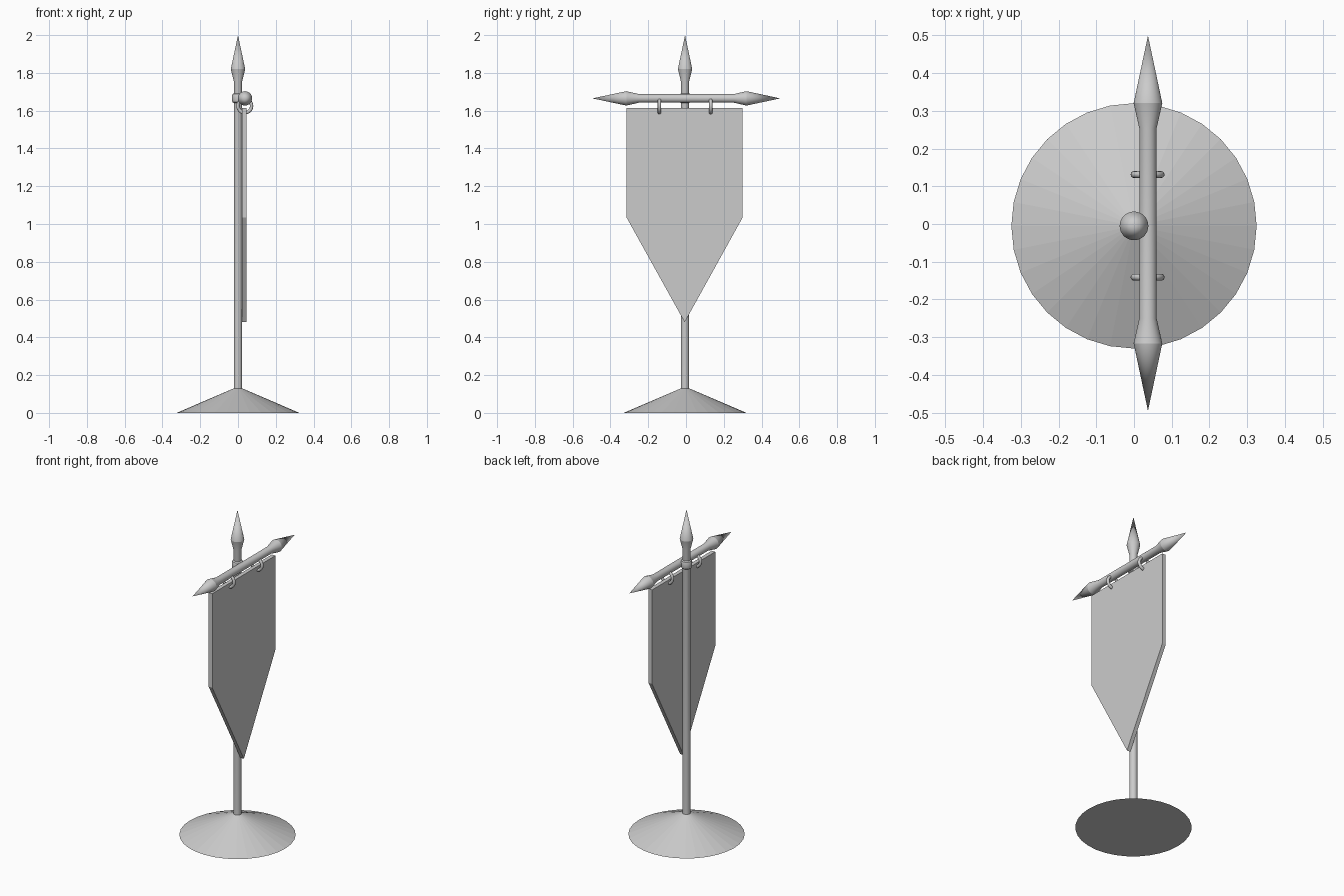
import bpy, bmesh, math
from mathutils import Matrix

if "Cube" in bpy.data.objects:
    bpy.data.objects.remove(bpy.data.objects["Cube"])

grey = bpy.data.materials.new("plain grey")
grey.diffuse_color = (0.6, 0.6, 0.6, 1)
grey.use_nodes = True
grey.node_tree.nodes["Principled BSDF"].inputs["Base Color"].default_value = grey.diffuse_color
CY = -0.005   # pole axis in y
BX = 0.037    # crossbar axis in x
BZ = 1.665    # crossbar height


def finish(bm, name, smooth=True):
    bmesh.ops.recalc_face_normals(bm, faces=bm.faces)
    me = bpy.data.meshes.new(name)
    bm.to_mesh(me)
    bm.free()
    me.materials.append(grey)
    ob = bpy.data.objects.new(name, me)
    bpy.context.collection.objects.link(ob)
    if smooth:
        bpy.ops.object.select_all(action='DESELECT')
        ob.select_set(True)
        bpy.context.view_layer.objects.active = ob
        bpy.ops.object.shade_smooth_by_angle(angle=math.radians(20))
    return ob


def lathe(name, profile, matrix, sides=32, smooth=True):
    """Turn (radius, height) points around z; close both ends."""
    bm = bmesh.new()
    rings = []
    for r, z in profile:
        if r == 0:
            rings.append([bm.verts.new((0, 0, z))] * sides)
        else:
            rings.append([bm.verts.new((r * math.cos(2 * math.pi * i / sides),
                                        r * math.sin(2 * math.pi * i / sides), z))
                          for i in range(sides)])
    for a, b in zip(rings, rings[1:]):
        for i in range(sides):
            j = (i + 1) % sides
            bm.faces.new(list(dict.fromkeys((a[i], a[j], b[j], b[i]))))
    for end in (rings[0], rings[-1]):
        if end[0] is not end[1]:
            bm.faces.new(end)
    bm.transform(matrix)
    return finish(bm, name, smooth)


upright = Matrix.Translation((0, CY, 0))

# Conical foot
lathe("base", [(0.325, 0), (0.022, 0.13)], upright, smooth=False)
# Pole with spear-shaped finial
lathe("pole", [(0.022, 0.11), (0.022, 1.755), (0.038, 1.82), (0, 2.0)], upright)
# Collar joining pole and crossbar
lathe("collar", [(0.022, 1.64), (0.029, 1.645), (0.032, 1.655), (0.032, 1.677),
                 (0.029, 1.687), (0.022, 1.692)], upright)

# Crossbar with a spear point on each end
half = [(0.023, 0.252), (0.038, 0.318), (0, 0.497)]
bar = [(r, -h) for r, h in reversed(half)] + half
lathe("crossbar", bar,
      Matrix.Translation((BX, 0.002, BZ)) @ Matrix.Rotation(-math.pi / 2, 4, 'X'))

# Hanging rings
for side, label in ((-1, "left"), (1, "right")):
    bpy.ops.mesh.primitive_torus_add(
        major_radius=0.036, minor_radius=0.009, major_segments=32, minor_segments=12,
        location=(BX - 0.001, CY + side * 0.136, 1.625), rotation=(math.pi / 2, 0, 0))
    ring = bpy.context.object
    ring.name = "ring_" + label
    ring.data.materials.append(grey)
    bpy.ops.object.shade_smooth_by_angle(angle=math.radians(60))

# Pointed banner cloth
bm = bmesh.new()
outline = [(-0.315, 1.615), (-0.315, 1.035), (-0.007, 0.48), (0.30, 1.035), (0.30, 1.615)]
face = bm.faces.new([bm.verts.new((0.021, y, z)) for y, z in outline])
ext = bmesh.ops.extrude_face_region(bm, geom=[face], use_keep_orig=True)
bmesh.ops.translate(bm, vec=(0.024, 0, 0),
                    verts=[v for v in ext["geom"] if isinstance(v, bmesh.types.BMVert)])
finish(bm, "banner", smooth=False)
